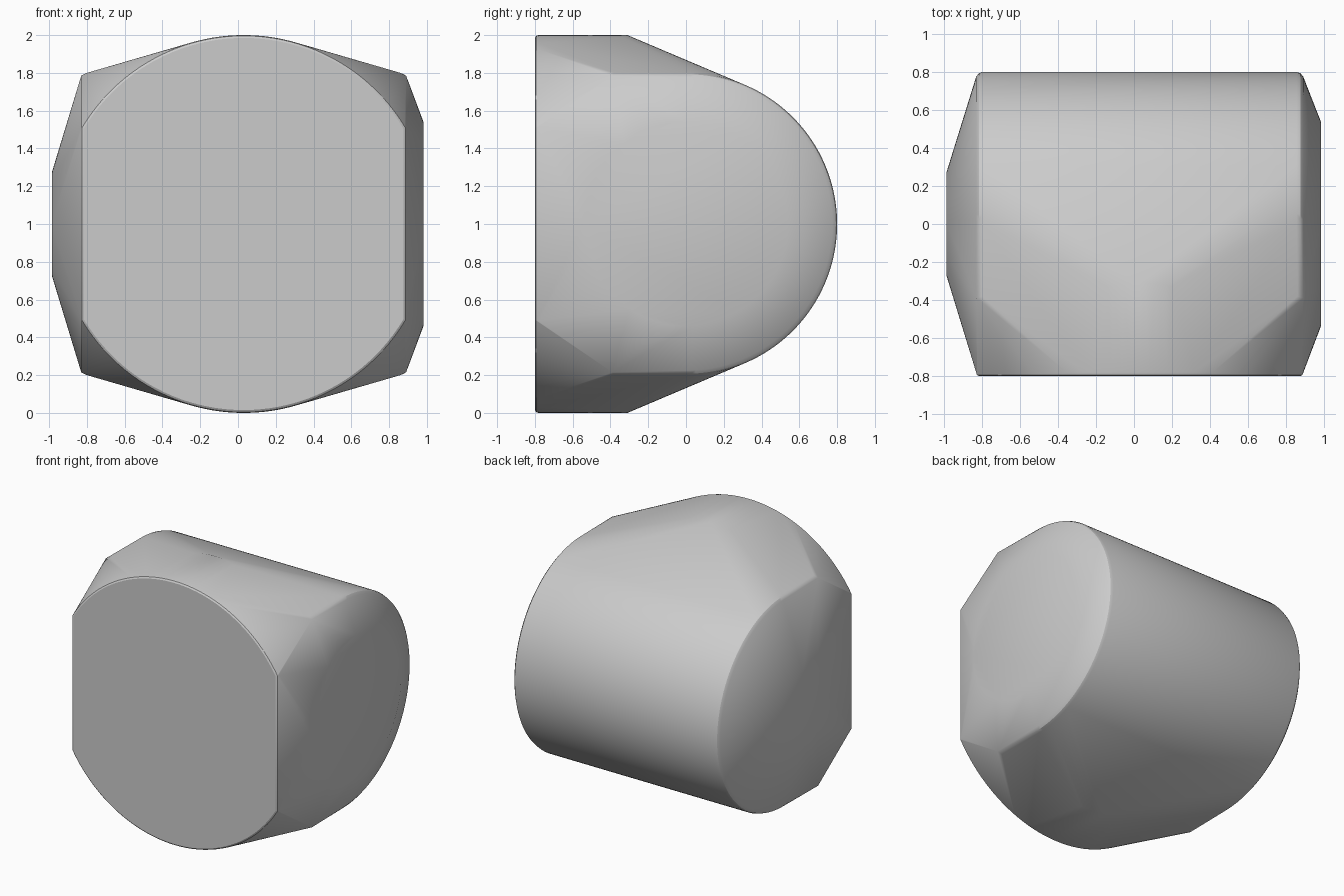
import bpy
import bmesh
from math import cos, sin, pi, radians, sqrt

cube = bpy.data.objects.get("Cube")
if cube:
    bpy.data.objects.remove(cube, do_unlink=True)

CX, CZ = 0.03, 1.0      # axis of the front disc
HALF = 0.86             # half width between the flat cheeks
points = []


def side_ring(x, radius, start=-pi, end=pi, steps=96):
    """Arc around the x axis; angle 0 points to the back."""
    for i in range(steps + 1):
        a = start + (end - start) * i / steps
        points.append((x, radius * cos(a), CZ + radius * sin(a)))


def front_disc(y, radius, half):
    """Disc facing the front with its left and right ends cut off flat."""
    for i in range(128):
        a = 2 * pi * i / 128
        if abs(radius * cos(a)) <= half:
            points.append((CX + radius * cos(a), y, CZ + radius * sin(a)))
    h = sqrt(radius ** 2 - half ** 2)
    for sx in (-1, 1):
        for sz in (-1, 1):
            points.append((CX + sx * half, y, CZ + sz * h))


# Front disc with a small rounded rim
front_disc(-0.8, 0.985, HALF - 0.015)
front_disc(-0.793, 0.996, HALF - 0.004)
front_disc(-0.78, 1.0, HALF)

# Round back drum with softened end rims
for s in (-1, 1):
    side_ring(CX + s * (HALF - 0.035), 0.8, -pi / 2, pi / 2)
    side_ring(CX + s * (HALF - 0.015), 0.793, -pi / 2, pi / 2)
    side_ring(CX + s * HALF, 0.775, -pi / 2, pi / 2)

# Raised round pads on the two cheeks
side_ring(0.982, 0.54)
side_ring(-0.985, 0.275)

for sz in (-1, 1):
    # Shoulder corners
    for sx in (-1, 1):
        points.append((CX + sx * HALF, -0.39, CZ + sz * 0.785))
        points.append((CX + sx * (HALF - 0.03), -0.38, CZ + sz * 0.8))
    # Short rounded ridges on top and bottom
    for i in range(-6, 7):
        a = radians(i * 1.6)
        points.append((CX + sin(a), -0.31 - 0.02 * (i / 6) ** 2, CZ + sz * cos(a)))

# Wrap all sections in one convex skin
bm = bmesh.new()
for p in points:
    bm.verts.new(p)
bmesh.ops.remove_doubles(bm, verts=bm.verts, dist=0.0005)
hull = bmesh.ops.convex_hull(bm, input=bm.verts)
unused = {g for g in hull["geom_interior"] + hull["geom_unused"]
          if isinstance(g, bmesh.types.BMVert)}
bmesh.ops.delete(bm, geom=list(unused), context="VERTS")
bmesh.ops.dissolve_limit(bm, angle_limit=radians(0.2), verts=bm.verts, edges=bm.edges)
bmesh.ops.recalc_face_normals(bm, faces=bm.faces)
mesh = bpy.data.meshes.new("rounded_body")
bm.to_mesh(mesh)
bm.free()

body = bpy.data.objects.new("rounded_body", mesh)
bpy.context.collection.objects.link(body)

# Plain grey finish
grey = bpy.data.materials.new("light_grey")
grey.use_nodes = True
colour = (0.6, 0.6, 0.6, 1)
grey.diffuse_color = colour
grey.node_tree.nodes["Principled BSDF"].inputs["Base Color"].default_value = colour
mesh.materials.append(grey)

bpy.ops.object.select_all(action="DESELECT")
body.select_set(True)
bpy.context.view_layer.objects.active = body
bpy.ops.object.shade_smooth_by_angle(angle=radians(30))
